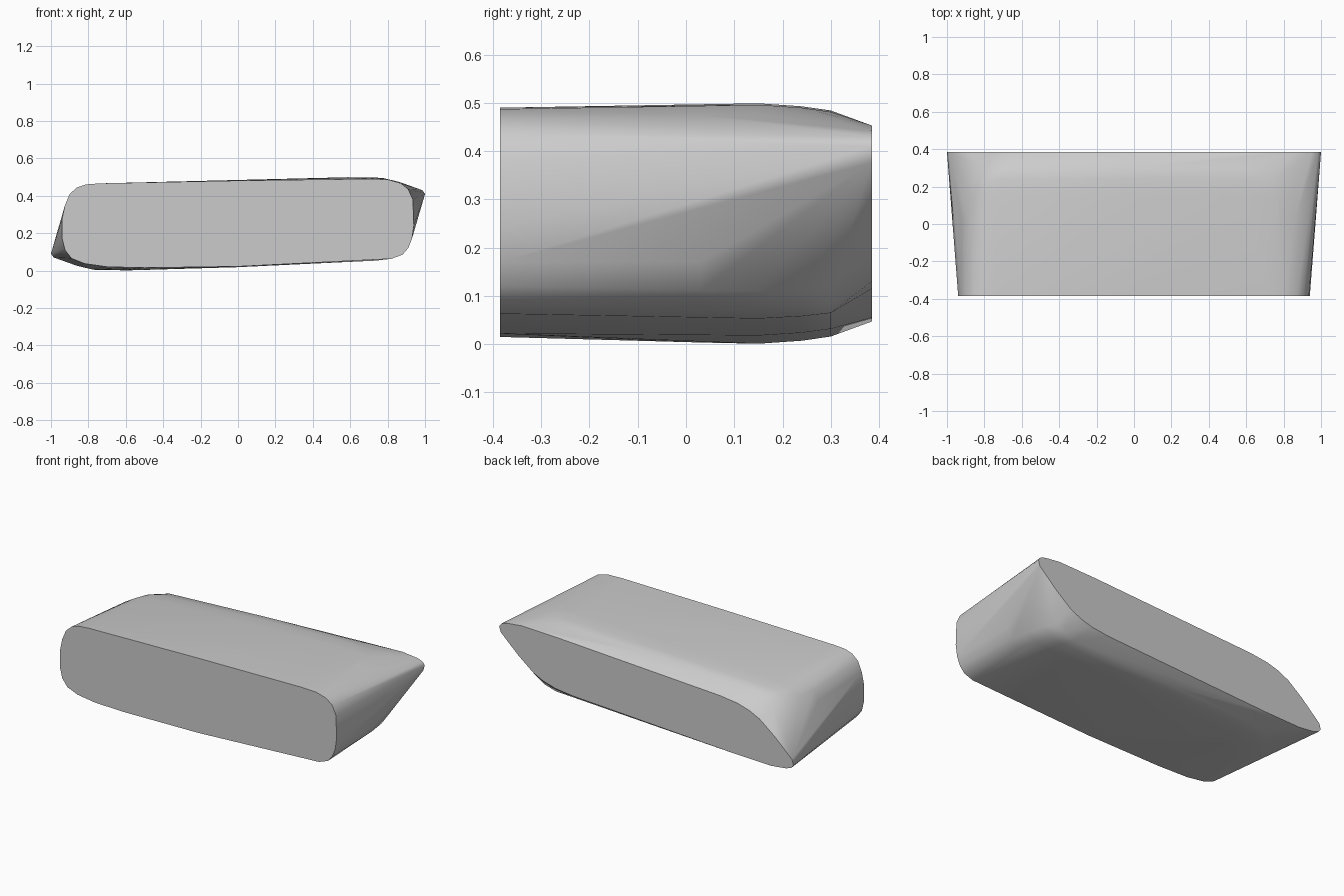
import bpy
import bmesh
import math

if "Cube" in bpy.data.objects:
    bpy.data.objects.remove(bpy.data.objects["Cube"])

MID_Z = 0.25

# Full front outline (x, z)
FRONT = [(0.935, 0.38), (0.94, 0.24), (0.93, 0.17), (0.91, 0.12), (0.88, 0.085),
         (0.82, 0.063), (0.0, 0.022), (-0.5, 0.015), (-0.7, 0.02), (-0.82, 0.037),
         (-0.89, 0.065), (-0.925, 0.11), (-0.94, 0.17), (-0.94, 0.28), (-0.925, 0.35),
         (-0.9, 0.41), (-0.86, 0.445), (-0.81, 0.461), (-0.74, 0.466), (0.0, 0.481),
         (0.7, 0.49), (0.8, 0.487), (0.87, 0.467), (0.91, 0.435)]

# Half outlines; the other half is the same turned 180 degrees about the y axis
MIDDLE = [(0.93, 0.38), (0.935, 0.24), (0.92, 0.17), (0.89, 0.11), (0.83, 0.075),
          (0.75, 0.053), (0.0, 0.018), (-0.6, 0.001), (-0.78, 0.004),
          (-0.86, 0.023), (-0.91, 0.065)]
BACK = [(1.0, 0.41), (0.99, 0.376), (0.87, 0.265), (0.77, 0.187), (0.7, 0.153),
        (0.62, 0.13), (0.5, 0.115), (-0.6, 0.055), (-0.85, 0.047),
        (-0.95, 0.058), (-0.985, 0.07)]


def both_halves(half):
    return half + [(-x, 2 * MID_Z - z) for x, z in half]


def ring(outline, y, sx=1.0, sz=1.0):
    """Cross-section at depth y, scaled about its centre."""
    return [(x * sx, y, MID_Z + (z - MID_Z) * sz) for x, z in outline]


# Skewed block: rounded front section, bulging middle, pointed back section
middle = both_halves(MIDDLE)
sections = (ring(FRONT, -0.385) + ring(middle, 0.03, 1.0, 0.99)
            + ring(middle, 0.15, 0.98) + ring(middle, 0.24, 0.95, 0.975)
            + ring(middle, 0.3, 0.9, 0.94) + ring(both_halves(BACK), 0.385))
bm = bmesh.new()
for p in sections:
    bm.verts.new(p)
hull = bmesh.ops.convex_hull(bm, input=bm.verts)
spare = {v for v in hull["geom_interior"] + hull["geom_unused"]
         if isinstance(v, bmesh.types.BMVert) and not v.link_faces}
bmesh.ops.delete(bm, geom=list(spare), context='VERTS')
bmesh.ops.dissolve_limit(bm, angle_limit=math.radians(0.5),
                         verts=bm.verts, edges=bm.edges)
bmesh.ops.recalc_face_normals(bm, faces=bm.faces)

mesh = bpy.data.meshes.new("skewed_block")
bm.to_mesh(mesh)
bm.free()
block = bpy.data.objects.new("skewed_block", mesh)
bpy.context.collection.objects.link(block)

# Single plain grey
grey = bpy.data.materials.new("plain_grey")
grey.use_nodes = True
color = (0.6, 0.6, 0.6, 1.0)
grey.diffuse_color = color
grey.node_tree.nodes["Principled BSDF"].inputs["Base Color"].default_value = color
mesh.materials.append(grey)

# Smooth sides with crisp end faces
bpy.ops.object.select_all(action='DESELECT')
block.select_set(True)
bpy.context.view_layer.objects.active = block
bpy.ops.object.shade_smooth_by_angle(angle=math.radians(35))
